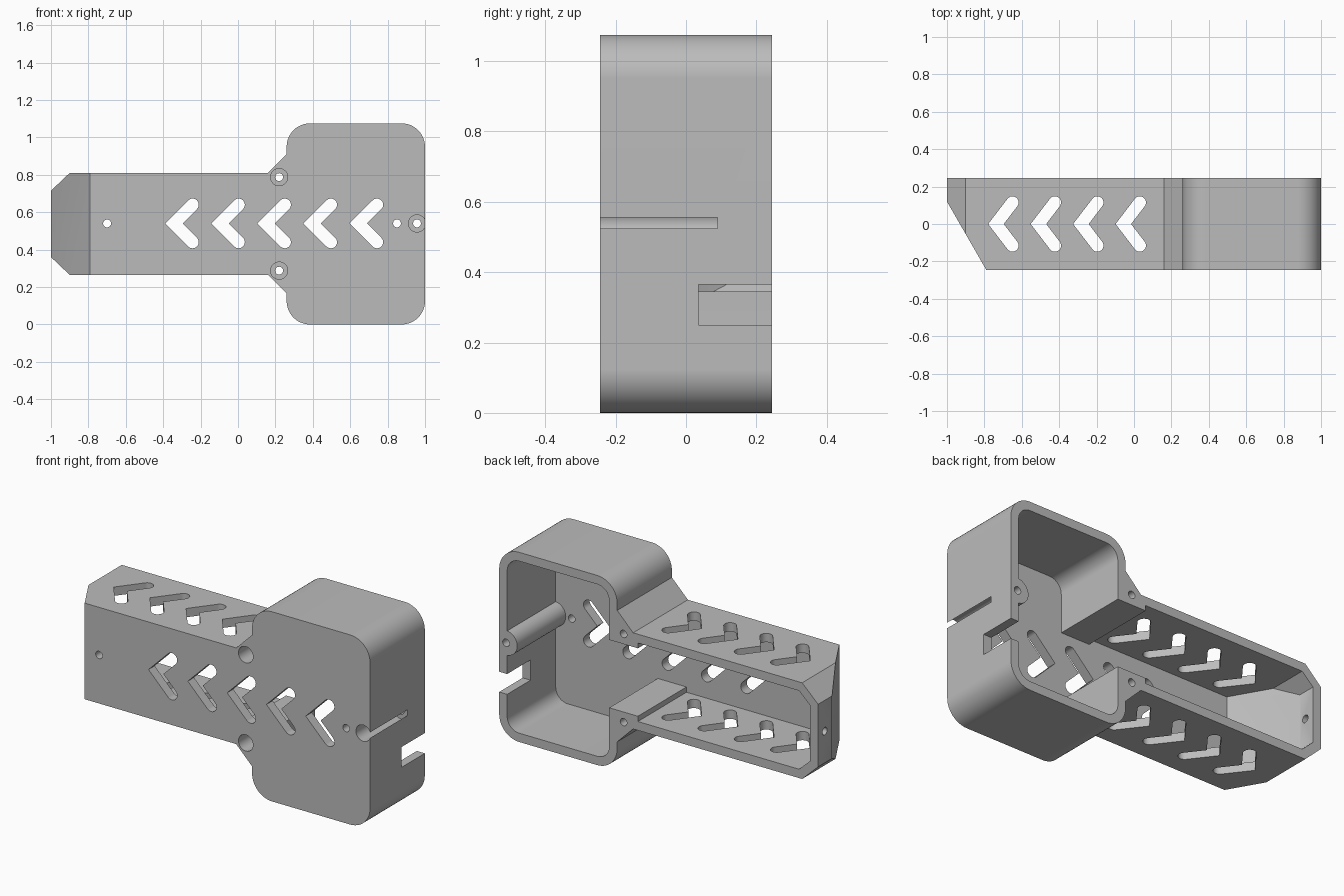
import bpy, bmesh
from math import atan2, cos, sin, pi
from mathutils import Vector

if "Cube" in bpy.data.objects:
    bpy.data.objects.remove(bpy.data.objects["Cube"])

MID = 0.5375   # height of the mirror plane
HALF = 0.245   # half of the case depth


def prism(name, pts, lo, hi, axis="Y"):
    """Extrude a closed 2D outline along one axis."""
    place = {"X": lambda u, v, h: (h, u, v),
             "Y": lambda u, v, h: (u, h, v),
             "Z": lambda u, v, h: (u, v, h)}[axis]
    bm = bmesh.new()
    rings = [[bm.verts.new(place(u, v, h)) for u, v in pts] for h in (lo, hi)]
    n = len(pts)
    for ring in rings:
        bm.faces.new(ring)
    for i in range(n):
        j = (i + 1) % n
        bm.faces.new((rings[0][i], rings[0][j], rings[1][j], rings[1][i]))
    bmesh.ops.recalc_face_normals(bm, faces=bm.faces)
    mesh = bpy.data.meshes.new(name)
    bm.to_mesh(mesh)
    bm.free()
    ob = bpy.data.objects.new(name, mesh)
    bpy.context.collection.objects.link(ob)
    return ob


def cut(target, cutter):
    """Subtract the cutter and throw it away."""
    cutter.hide_render = True
    mod = target.modifiers.new("cut", "BOOLEAN")
    mod.operation = "DIFFERENCE"
    mod.solver = "EXACT"
    mod.object = cutter
    bpy.context.view_layer.objects.active = target
    bpy.ops.object.modifier_apply(modifier=mod.name)
    bpy.data.objects.remove(cutter)


def circle(u, v, r, n=32):
    return [(u + r * cos(2 * pi * i / n), v + r * sin(2 * pi * i / n)) for i in range(n)]


def outline(half):
    """Mirror a lower half outline of (x, z, corner radius) and round its corners."""
    pts = half + [(x, 2 * MID - z, r) for x, z, r in reversed(half)]
    out = []
    for i, (x, z, r) in enumerate(pts):
        p = Vector((x, z))
        if not r:
            out.append((x, z))
            continue
        a = (Vector(pts[i - 1][:2]) - p).normalized() * r
        b = (Vector(pts[(i + 1) % len(pts)][:2]) - p).normalized() * r
        for k in range(13):
            t = k / 12 * pi / 2
            out.append(tuple(p + a * (1 - sin(t)) + b * (1 - cos(t))))
    return out


def chevron(u, v, du, dv, r=0.033):
    """Left-pointing V with rounded ends; (u, v) is the middle of its bend."""
    ang = atan2(dv, du)
    arc = [(du + r * cos(ang + pi / 2 - pi * k / 12),
            dv + r * sin(ang + pi / 2 - pi * k / 12)) for k in range(13)]
    tip = r / sin(ang)
    pts = [(-tip, 0)] + arc + [(tip, 0)] + [(x, -y) for x, y in reversed(arc)]
    return [(u + x, v + y) for x, y in pts]


def nose_wedge(shift):
    """Block that slopes the front of the narrow end."""
    pts = [(-0.67, -0.4536), (-1.12, 0.3286), (-1.5, 0.3286), (-1.5, -0.4536)]
    return prism("nose_wedge", [(x + shift, y) for x, y in pts], -0.5, 1.5, "Z")


# Outer body
case = prism("case_shell", outline([
    (-1, 0.36, 0), (-0.9, 0.265, 0), (0.16, 0.265, 0), (0.26, 0.165, 0),
    (0.26, 0, 0.125), (1, 0, 0.125)]), -HALF, HALF)
cut(case, nose_wedge(0))

# Cavity, leaving the sloped nose wall and the side screw post
cavity = prism("cavity", outline([
    (-0.95, 0.38, 0), (-0.88, 0.315, 0), (0.13, 0.315, 0), (0.13, 0.345, 0),
    (0.31, 0.345, 0), (0.31, 0.05, 0.075), (0.95, 0.05, 0.075)]), -HALF + 0.055, 0.4)
cut(cavity, nose_wedge(0.0635))
cut(cavity, prism("post", circle(0.957, 0.54, 0.07), -0.5, 0.5))
cut(case, cavity)

# Counterbored screw holes
for x, z in ((0.22, 0.7875), (0.22, 0.2875), (0.957, 0.54)):
    cut(case, prism("counterbore", circle(x, z, 0.046), -0.5, 0.09))
    cut(case, prism("screw_hole", circle(x, z, 0.021), -0.5, 0.5))

# Plain pin holes in the front and the nose
for x in (-0.7, 0.85):
    cut(case, prism("pin_hole", circle(x, 0.54, 0.021), -0.5, 0))
cut(case, prism("nose_hole", circle(0.185, 0.54, 0.021), -1.2, -0.85, "X"))

# Chevron vents through the front, and through the top and bottom
for i in range(5):
    cut(case, prism("front_vent", chevron(-0.343 + 0.2465 * i, 0.54, 0.1, 0.1), -0.5, 0))
for i in range(4):
    cut(case, prism("side_vent", chevron(-0.738 + 0.227 * i, 0, 0.088, 0.115), 0.1, 1, "Z"))

# Cable notch in the wide end
cut(case, prism("cable_notch", [(0.035, 0.25), (0.5, 0.25), (0.5, 0.365), (0.035, 0.365)],
                0.9, 1.2, "X"))

# Colour and shading
grey = bpy.data.materials.new("plain_grey")
grey.use_nodes = True
colour = (0.5, 0.5, 0.5, 1)
grey.diffuse_color = colour
grey.node_tree.nodes["Principled BSDF"].inputs["Base Color"].default_value = colour
case.data.materials.clear()
case.data.materials.append(grey)
for poly in case.data.polygons:
    poly.material_index = 0

bpy.ops.object.select_all(action="DESELECT")
case.select_set(True)
bpy.context.view_layer.objects.active = case
bpy.ops.object.shade_smooth_by_angle(angle=pi / 6)
weighted = case.modifiers.new("weighted_normals", "WEIGHTED_NORMAL")
weighted.keep_sharp = True
